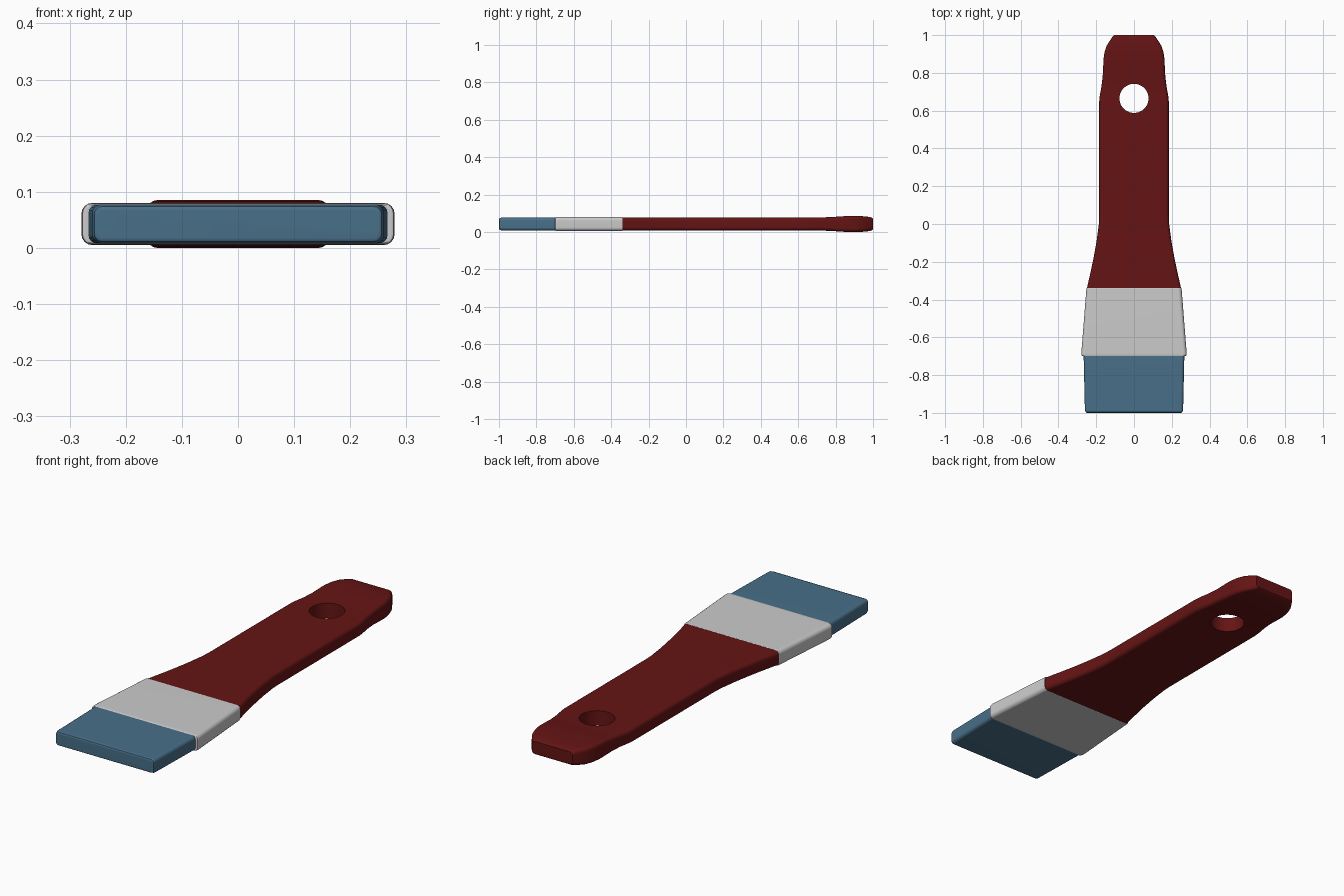
import bpy, bmesh, math

if "Cube" in bpy.data.objects:
    bpy.data.objects.remove(bpy.data.objects["Cube"])

MID = 0.0425  # height of the brush's centre plane


def material(name, color):
    m = bpy.data.materials.new(name)
    m.diffuse_color = color
    m.use_nodes = True
    m.node_tree.nodes["Principled BSDF"].inputs["Base Color"].default_value = m.diffuse_color
    return m


def ring(y, w, h, r, seg=4):
    """Rounded rectangle across the brush: half width w, half height h."""
    pts = []
    for i, (sx, sz) in enumerate([(1, 1), (-1, 1), (-1, -1), (1, -1)]):
        for k in range(seg + 1):
            a = math.pi / 2 * (i + k / seg)
            pts.append((sx * (w - r) + r * math.cos(a), y,
                        MID + sz * (h - r) + r * math.sin(a)))
    return pts


def loft(name, sections, mat=None):
    """Skin a closed solid through (y, w, h, r) sections."""
    bm = bmesh.new()
    rings = [[bm.verts.new(p) for p in ring(*s)] for s in sections]
    n = len(rings[0])
    for a, b in zip(rings, rings[1:]):
        for i in range(n):
            bm.faces.new((a[i], a[(i + 1) % n], b[(i + 1) % n], b[i]))
    bm.faces.new(rings[0])
    bm.faces.new(rings[-1])
    bmesh.ops.recalc_face_normals(bm, faces=bm.faces[:])
    me = bpy.data.meshes.new(name)
    bm.to_mesh(me)
    bm.free()
    ob = bpy.data.objects.new(name, me)
    bpy.context.collection.objects.link(ob)
    if mat:
        me.materials.append(mat)
    return ob


def finish(ob):
    ob.data.shade_smooth()
    ob.data.set_sharp_from_angle(angle=math.radians(35))
    wn = ob.modifiers.new("weighted", 'WEIGHTED_NORMAL')
    wn.keep_sharp = True


# Bristles: slightly tapered block with rounded tip
bristles = loft("bristles", [
    (-1.0, 0.25, 0.025, 0.012), (-0.996, 0.256, 0.031, 0.014),
    (-0.985, 0.26, 0.035, 0.016), (-0.68, 0.267, 0.035, 0.016)],
    material("bristle_blue", (0.065, 0.16, 0.25, 1)))

# Ferrule: band widening toward the bristles
ferrule = loft("ferrule", [
    (-0.70, 0.272, 0.0345, 0.016), (-0.697, 0.277, 0.0365, 0.018),
    (-0.685, 0.279, 0.0375, 0.019), (-0.342, 0.252, 0.0375, 0.019),
    (-0.339, 0.25, 0.0355, 0.018)])

# Handle: flared neck, straight grip, thicker rounded butt
handle = loft("handle", [
    (-0.36, 0.251, 0.035, 0.018), (-0.335, 0.248, 0.035, 0.018),
    (-0.26, 0.231, 0.035, 0.018), (-0.18, 0.214, 0.035, 0.018),
    (-0.09, 0.198, 0.035, 0.018), (0.0, 0.186, 0.035, 0.018),
    (0.05, 0.184, 0.035, 0.018), (0.65, 0.184, 0.035, 0.018),
    (0.68, 0.181, 0.035, 0.018), (0.73, 0.172, 0.0355, 0.018),
    (0.78, 0.166, 0.037, 0.018), (0.83, 0.163, 0.041, 0.018),
    (0.87, 0.162, 0.0425, 0.018), (0.91, 0.156, 0.0425, 0.018),
    (0.945, 0.144, 0.0415, 0.018), (0.975, 0.125, 0.0385, 0.018),
    (0.992, 0.113, 0.035, 0.017), (1.0, 0.106, 0.029, 0.015)],
    material("handle_red", (0.13, 0.007, 0.007, 1)))

# Hanging hole through the handle
bpy.ops.mesh.primitive_cylinder_add(vertices=48, radius=0.077, depth=0.4,
                                    location=(0, 0.665, MID))
cutter = bpy.context.object
cutter.name = "hole_cutter"
cutter.hide_render = True
cut = handle.modifiers.new("hole", 'BOOLEAN')
cut.operation = 'DIFFERENCE'
cut.solver = 'EXACT'
cut.object = cutter
bpy.context.view_layer.objects.active = handle
bpy.ops.object.modifier_apply(modifier=cut.name)
bpy.data.objects.remove(cutter)

for part in (bristles, ferrule, handle):
    finish(part)
